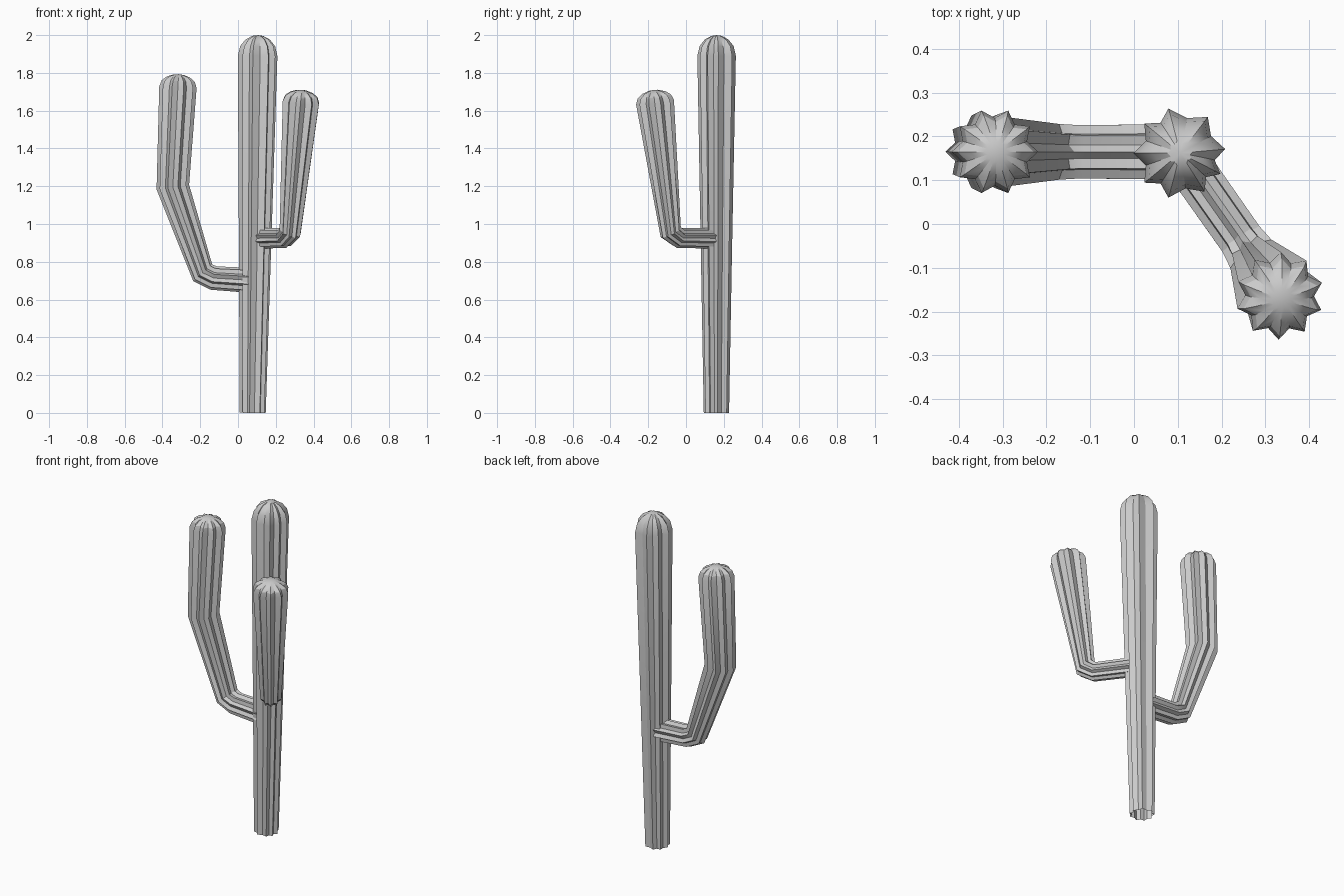
import bpy, bmesh, math
from mathutils import Vector

if "Cube" in bpy.data.objects:
    bpy.data.objects.remove(bpy.data.objects["Cube"])

Z = Vector((0, 0, 1))


def ribbed_stem(name, path, radii, heading, ribs, dome, valley=0.78):
    """Star-section tube along a path, open at the start, closed by a dome."""
    pts = [Vector(p) for p in path]
    h = Vector((heading[0], heading[1], 0)).normalized()
    n = Z.cross(h)
    # alternate ridge and valley points around the section
    star = []
    for i, a in enumerate(ribs):
        b = ribs[(i + 1) % len(ribs)]
        half = ((b - a) % 360) / 2
        star += [(math.radians(a), 1.0), (math.radians(a + half), valley)]

    seg = [(b - a).normalized() for a, b in zip(pts, pts[1:])]
    rings = []
    for i, (p, r) in enumerate(zip(pts, radii)):
        t = (seg[max(i - 1, 0)] + seg[min(i, len(seg) - 1)]).normalized()
        rings.append((p, r, t))
    # rounded end
    end, r_end, t = pts[-1], radii[-1], seg[-1]
    for deg in (28, 52, 74):
        a = math.radians(deg)
        rings.append((end + t * dome * math.sin(a), r_end * math.cos(a), t))

    bm = bmesh.new()
    loops = []
    for p, r, t in rings:
        u = n.cross(t).normalized()
        loops.append([bm.verts.new(p + r * k * (u * math.cos(a) + n * math.sin(a)))
                      for a, k in star])
    m = len(star)
    for lo, hi in zip(loops, loops[1:]):
        for i in range(m):
            j = (i + 1) % m
            bm.faces.new((lo[i], lo[j], hi[j], hi[i]))
    tip = bm.verts.new(end + t * dome)
    for i in range(m):
        bm.faces.new((loops[-1][i], loops[-1][(i + 1) % m], tip))
    bmesh.ops.recalc_face_normals(bm, faces=bm.faces)

    mesh = bpy.data.meshes.new(name)
    bm.to_mesh(mesh)
    bm.free()
    obj = bpy.data.objects.new(name, mesh)
    bpy.context.collection.objects.link(obj)
    bpy.context.view_layer.objects.active = obj
    bpy.ops.object.select_all(action='DESELECT')
    obj.select_set(True)
    bpy.ops.object.shade_smooth_by_angle(angle=math.radians(25))
    return obj


even_ribs = [36 * i for i in range(10)]

# Trunk, widening upward, with slightly uneven ribs
ribbed_stem("trunk",
            [(0.078, 0.161, 0), (0.090, 0.161, 0.85), (0.104, 0.162, 1.89)],
            [0.069, 0.085, 0.105], (1, 0),
            [5, 52, 104, 140, 180, 220, 256, 303, 333], 0.11)

# Large arm on the left
ribbed_stem("left_arm",
            [(0.06, 0.165, 0.702), (-0.13, 0.165, 0.714), (-0.187, 0.165, 0.742),
             (-0.345, 0.165, 1.195), (-0.318, 0.165, 1.725)],
            [0.066, 0.064, 0.067, 0.087, 0.099], (-1, 0), even_ribs, 0.068)

# Smaller arm on the front right
ribbed_stem("right_arm",
            [(0.11, 0.157, 0.924), (0.247, -0.038, 0.926), (0.276, -0.081, 0.958),
             (0.333, -0.164, 1.645)],
            [0.055, 0.054, 0.060, 0.101], (0.57, -0.82), even_ribs, 0.065)
